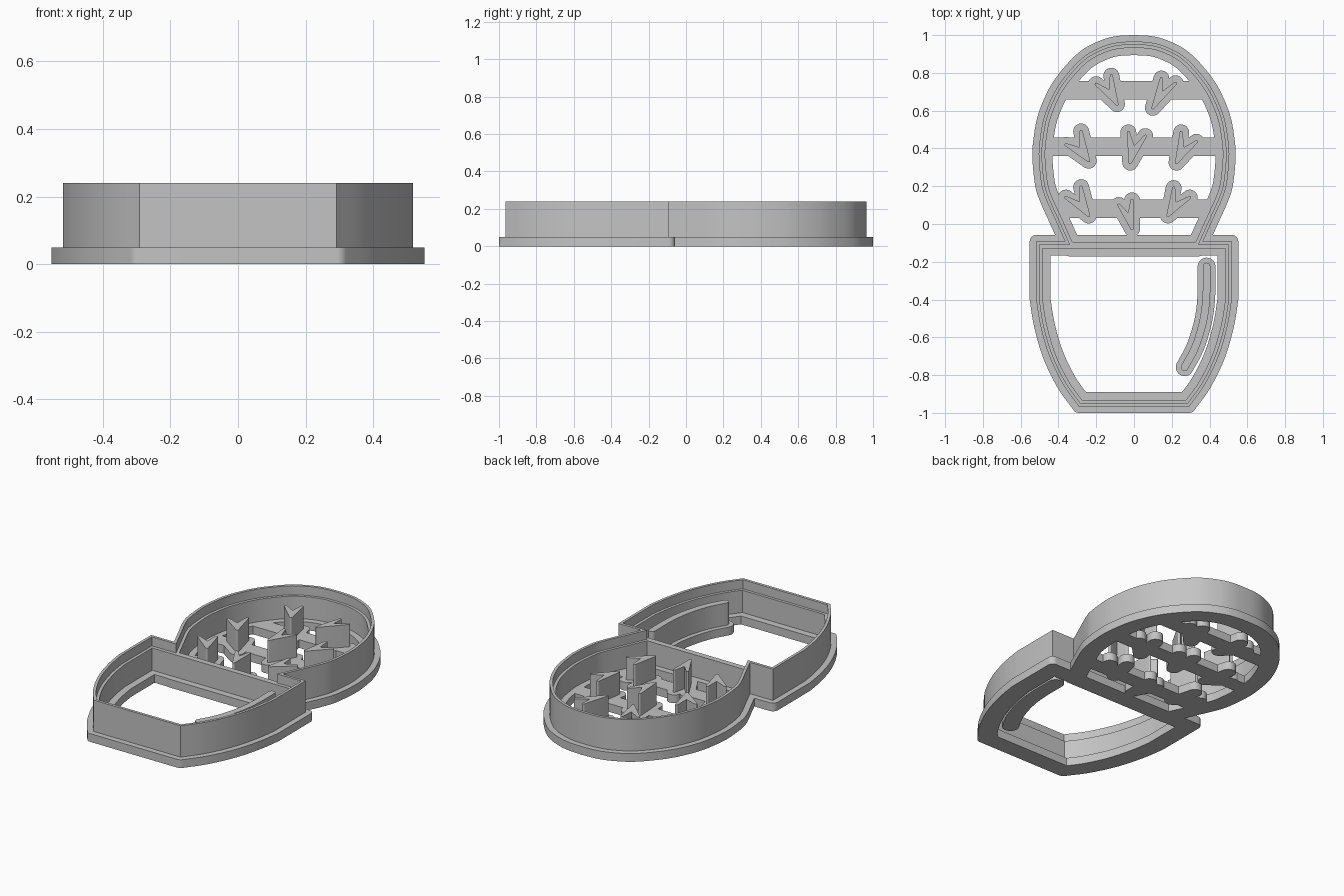
import bpy, bmesh, math
from mathutils import Vector

cube = bpy.data.objects.get("Cube")
if cube:
    bpy.data.objects.remove(cube, do_unlink=True)

grey = bpy.data.materials.new("plain grey plastic")
grey.use_nodes = True
colour = (0.55, 0.55, 0.55, 1)
grey.diffuse_color = colour
grey.node_tree.nodes["Principled BSDF"].inputs["Base Color"].default_value = colour

BASE, LEDGE, RIM = 0.05, 0.185, 0.24


def smooth(points, steps=5):
    """Catmull-Rom curve through the points."""
    p = [Vector(q) for q in points]
    p = [2 * p[0] - p[1]] + p + [2 * p[-1] - p[-2]]
    out = []
    for a, b, c, d in zip(p, p[1:], p[2:], p[3:]):
        for i in range(steps):
            t = i / steps
            out.append(b + (c - a) * t / 2 + (2 * a - 5 * b + 4 * c - d) * t * t / 2
                       + (3 * b - a - 3 * c + d) * t ** 3 / 2)
    return out + [p[-2]]


def mirrored(points):
    return [Vector((-q.x, q.y)) for q in reversed(points)]


def offset(loop, dist):
    """Offset an anticlockwise loop; outward corners become round."""
    out = []
    for i, p in enumerate(loop):
        d0 = (p - loop[i - 1]).normalized()
        d1 = (loop[(i + 1) % len(loop)] - p).normalized()
        turn = math.atan2(d0.x * d1.y - d0.y * d1.x, d0.dot(d1))
        if abs(turn) > 3.1:
            turn = math.pi
        start = math.atan2(-d0.x, d0.y)
        if dist > 0 and turn > 0.3:
            n = 5 + int(turn * 3)
            for k in range(n + 1):
                a = start + turn * k / n
                out.append(p + Vector((math.cos(a), math.sin(a))) * dist)
        else:
            a = start + turn / 2
            out.append(p + Vector((math.cos(a), math.sin(a))) * dist / math.cos(turn / 2))
    return out


def prism(name, loops, z0, z1):
    """Extrude an outline, with any further loops as holes."""
    bm = bmesh.new()
    for loop in loops:
        vs = [bm.verts.new((q[0], q[1], z0)) for q in loop]
        for i, v in enumerate(vs):
            bm.edges.new((vs[i - 1], v))
    bmesh.ops.triangle_fill(bm, use_beauty=True, edges=bm.edges[:])
    top = bmesh.ops.extrude_face_region(bm, geom=bm.faces[:])["geom"]
    bmesh.ops.translate(bm, vec=(0, 0, z1 - z0),
                        verts=[g for g in top if isinstance(g, bmesh.types.BMVert)])
    bmesh.ops.recalc_face_normals(bm, faces=bm.faces[:])
    mesh = bpy.data.meshes.new(name)
    bm.to_mesh(mesh)
    bm.free()
    mesh.materials.append(grey)
    ob = bpy.data.objects.new(name, mesh)
    bpy.context.collection.objects.link(ob)
    bpy.context.view_layer.objects.active = ob
    bpy.ops.object.select_all(action='DESELECT')
    ob.select_set(True)
    bpy.ops.object.shade_smooth_by_angle(angle=math.radians(25))


def strip(path, radius):
    """Round-ended band along a path."""
    path = [Vector(q) for q in path]
    return offset(path + path[-2:0:-1], radius)


def box(x, y0, y1):
    return [(-x, y0), (x, y0), (x, y1), (-x, y1)]


# Outlines of the lower cup and the upper dome
cup = smooth([(.292, -.966), (.375, -.85), (.448, -.7), (.495, -.54), (.518, -.4)])
cup.append(Vector((.518, -.092)))
dome = smooth([(.365, -.092), (.42, .03), (.465, .13), (.49, .21), (.504, .35), (.498, .45),
               (.475, .57), (.42, .7), (.35, .8), (.26, .89), (.16, .942), (.08, .962), (0, .966)])
dome += mirrored(dome)[1:]
outline = cup + dome + mirrored(cup)

# Base flange: one ring under the cup and one under the dome
neck = Vector((.343, -.137))
dome_loop = [neck] + dome + mirrored([neck])
prism("dome_flange", [offset(dome_loop, .034), offset(dome_loop, -.072)], 0, BASE)
cup_loop = cup + mirrored(cup)
prism("cup_flange", [offset(cup_loop, .034), offset(cup_loop, -.076)], 0, BASE)

# Stepped outer wall: thick lower part, thin cutting edge
prism("lower_wall", [outline, offset(outline, -.034)], BASE, LEDGE)
prism("cutting_edge", [outline, offset(outline, -.017)], LEDGE, RIM)
prism("divider_wall", [box(.49, -.13, -.095)], BASE, LEDGE)

# Cross bars that carry the stamps
for name, x, y in (("upper", .38, .707), ("middle", .45, .408), ("lower", .43, .08)):
    prism(name + "_cross_bar", [box(x, y - .049, y + .049)], 0, BASE)

# Notched seed stamps: left tip, right tip, bottom
seeds = [
    ((-.2, .74), (-.12, .785), (-.09, .635)), ((.145, .77), (.22, .745), (.1, .615)),
    ((-.36, .42), (-.28, .49), (-.24, .335)), ((-.03, .485), (.06, .465), (-.02, .325)),
    ((.25, .485), (.33, .435), (.225, .325)), ((-.36, .14), (-.28, .195), (-.24, .045)),
    ((-.08, .1), (-.01, .125), (-.01, -.025)), ((.21, .19), (.295, .14), (.18, .045))]
for left, right, bottom in seeds:
    for tip in (left, right):
        prism("seed_foot", [strip([bottom, tip], .042)], 0, BASE)
    a, b, c = Vector(left), Vector(right), Vector(bottom)
    notch = (a + b + c * 2) / 4
    prism("seed_stamp", [offset([c, b, notch, a], .008)], BASE, LEDGE)

# Curved highlight rib inside the cup
rib = smooth([(.384, -.225), (.383, -.38), (.367, -.51), (.325, -.65), (.268, -.758)])
prism("rib_foot", [strip(rib, .047)], 0, BASE)
prism("rib_stamp", [strip(rib, .02)], BASE, LEDGE)
